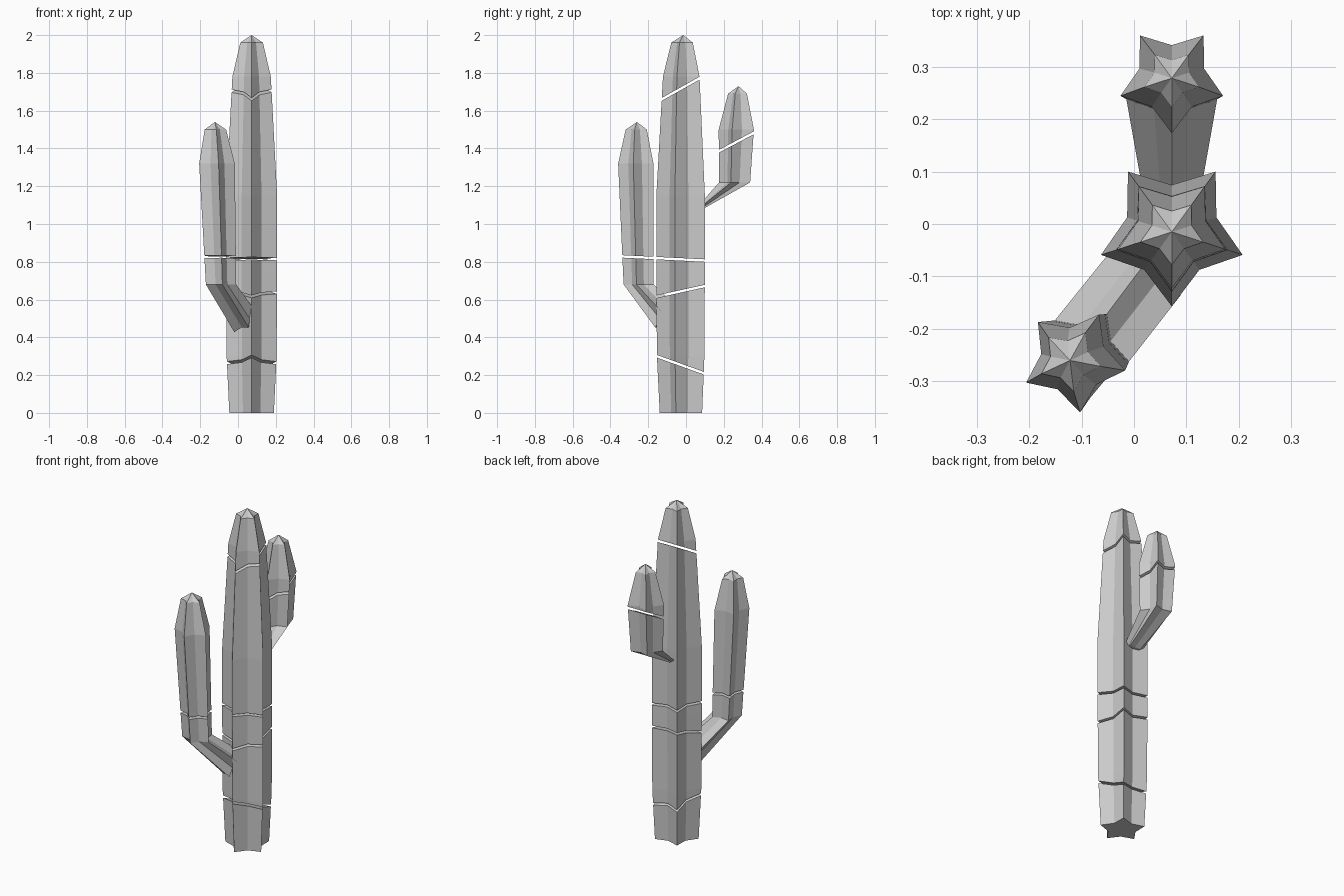
import bpy
import bmesh
from math import sin, cos, radians
from mathutils import Vector

if "Cube" in bpy.data.objects:
    bpy.data.objects.remove(bpy.data.objects["Cube"], do_unlink=True)

GAP = 0.013      # width of each slit
INNER = 0.63     # groove radius relative to rib radius

grey = bpy.data.materials.new("plain_grey")
grey.use_nodes = True
grey.diffuse_color = (0.6, 0.6, 0.6, 1)
grey.node_tree.nodes["Principled BSDF"].inputs["Base Color"].default_value = (0.6, 0.6, 0.6, 1)


def star_ring(bm, center, r, phase, out=270, tilt=0, squash=1):
    """Five-ribbed ring; its side facing the angle 'out' is tipped downward."""
    verts = []
    for i in range(10):
        a = radians(phase + 36 * i - out)
        rad = r if i % 2 == 0 else r * INNER
        along, side = rad * cos(a) * squash, rad * sin(a)
        o, t = radians(out), radians(tilt)
        d = Vector((cos(o) * cos(t), sin(o) * cos(t), -sin(t)))
        s = Vector((-sin(o), cos(o), 0))
        verts.append(bm.verts.new(Vector(center) + d * along + s * side))
    return verts


def stem(rings, apex):
    """Closed loft through the rings, ending in a pointed top."""
    bm = bmesh.new()
    loops = [star_ring(bm, *ring) for ring in rings]
    bm.faces.new(loops[0])
    for low, high in zip(loops, loops[1:]):
        for i in range(10):
            j = (i + 1) % 10
            bm.faces.new((low[i], low[j], high[j], high[i]))
    tip = bm.verts.new(apex)
    for i in range(10):
        bm.faces.new((loops[-1][i], loops[-1][(i + 1) % 10], tip))
    bmesh.ops.recalc_face_normals(bm, faces=bm.faces[:])
    return bm


def keep_side(bm, co, no, above):
    cut = bmesh.ops.bisect_plane(bm, geom=bm.verts[:] + bm.edges[:] + bm.faces[:],
                                 plane_co=co, plane_no=no,
                                 clear_inner=above, clear_outer=not above)
    edges = [e for e in cut["geom_cut"] if isinstance(e, bmesh.types.BMEdge)]
    bmesh.ops.edgeloop_fill(bm, edges=edges)
    bmesh.ops.recalc_face_normals(bm, faces=bm.faces[:])


def add_object(name, bm):
    mesh = bpy.data.meshes.new(name)
    bm.to_mesh(mesh)
    bm.free()
    mesh.materials.append(grey)
    bpy.context.collection.objects.link(bpy.data.objects.new(name, mesh))


def add_sliced(name, bm, cuts):
    """Split the stem from the bottom up; each cut is (y, z, slope along y)."""
    for n, (y, z, slope) in enumerate(cuts, 1):
        no = Vector((0, -slope, 1)).normalized()
        co = Vector((0, y, z))
        lower = bm.copy()
        keep_side(lower, co - no * GAP / 2, no, False)
        keep_side(bm, co + no * GAP / 2, no, True)
        add_object(f"{name}_segment_{n}", lower)
    add_object(f"{name}_top", bm)


# Trunk
TX, TY = 0.072, -0.015
profile = [(0, 0.124), (0.3, 0.139), (0.75, 0.142), (1.15, 0.142), (1.78, 0.107), (1.96, 0.063)]
trunk = stem([((TX, TY, z), r, 270) for z, r in profile], (TX, TY, 2.0))
level_cut = (-0.03, 0.813, -0.05)
add_sliced("trunk", trunk, [(-0.03, 0.255, -0.36), (-0.03, 0.643, 0.22),
                            level_cut, (-0.03, 1.715, 0.56)])

# Front right arm, with its stub running into the trunk
front_arm = stem([((0.025, -0.1, 0.5), 0.085, 205, 225, 65),
                  ((-0.093, -0.246, 0.68), 0.085, 205),
                  ((-0.115, -0.26, 1.32), 0.1, 205),
                  ((-0.122, -0.26, 1.5), 0.06, 205)], (-0.122, -0.26, 1.54))
add_sliced("front_right_arm", front_arm, [level_cut])

# Rear arm
rear_arm = stem([((TX, 0.08, 1.085), 0.06, 270, 90, 0, 0.4),
                 ((TX, 0.266, 1.22), 0.091, 270),
                 ((TX, 0.276, 1.5), 0.103, 270),
                 ((TX, 0.278, 1.69), 0.055, 270)], (TX, 0.278, 1.73))
add_sliced("rear_arm", rear_arm, [(0.265, 1.433, 0.53)])
